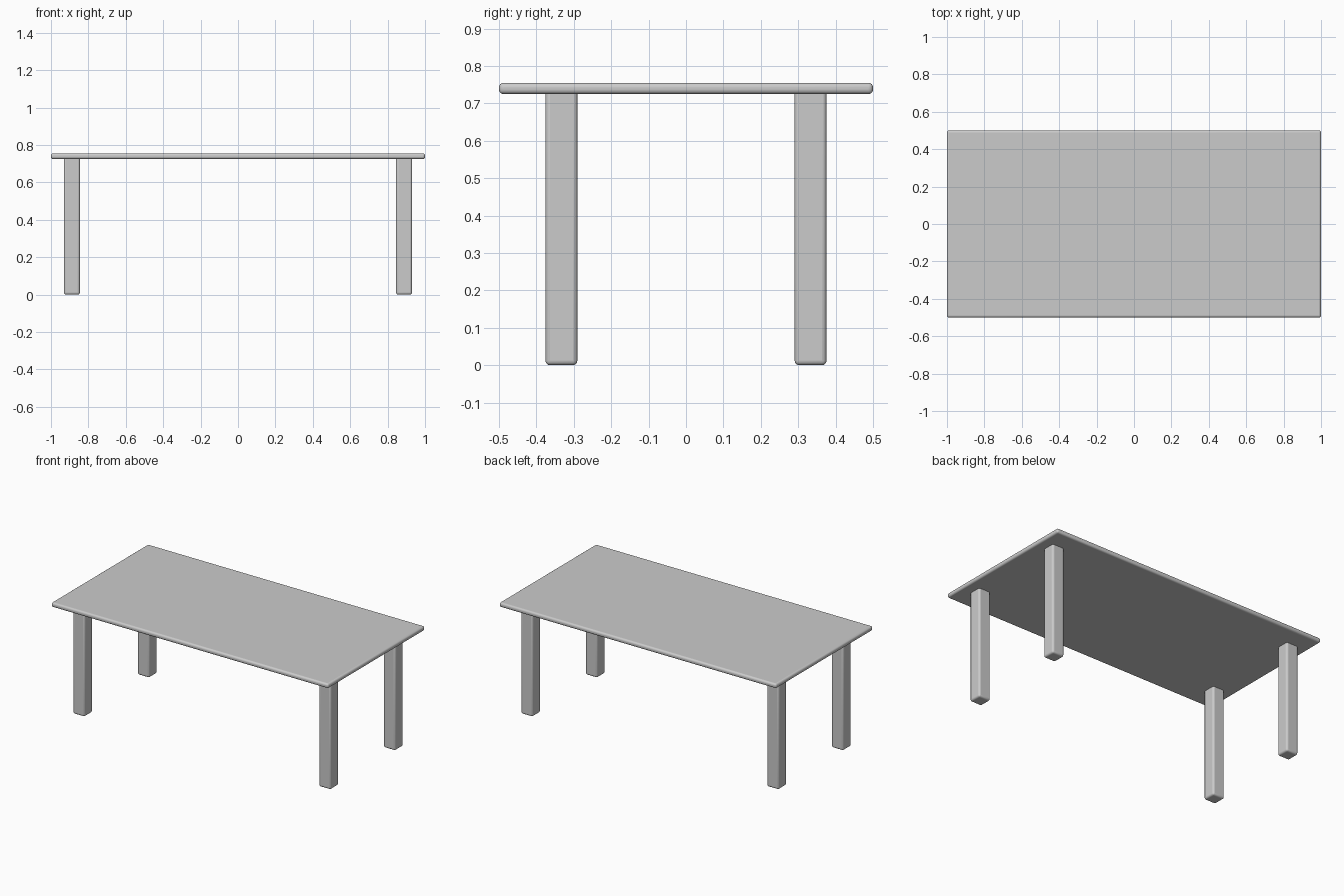
import bpy

if "Cube" in bpy.data.objects:
    bpy.data.objects.remove(bpy.data.objects["Cube"])


def rounded_box(name, size, center, radius):
    """Box with softly rounded edges and smooth shading."""
    bpy.ops.mesh.primitive_cube_add(size=1, location=center)
    ob = bpy.context.object
    ob.name = name
    ob.scale = size
    bpy.ops.object.transform_apply(location=False, rotation=False, scale=True)
    bevel = ob.modifiers.new("rounded_edges", 'BEVEL')
    bevel.width = radius
    bevel.segments = 4
    bpy.ops.object.shade_smooth_by_angle()
    return ob


# Thin top with rounded rim
TOP_Z, THICK = 0.755, 0.03
rounded_box("table_top", (2.0, 1.0, THICK), (0, 0, TOP_Z - THICK / 2), 0.012)

# Four square legs, set in from the corners and slightly sunk into the top
LEG_W, LEG_H = 0.085, 0.737
for sx, side in ((-1, "left"), (1, "right")):
    for sy, end in ((-1, "front"), (1, "back")):
        rounded_box(f"{end}_{side}_leg", (LEG_W, LEG_W, LEG_H),
                    (sx * 0.888, sy * 0.333, LEG_H / 2), 0.012)
